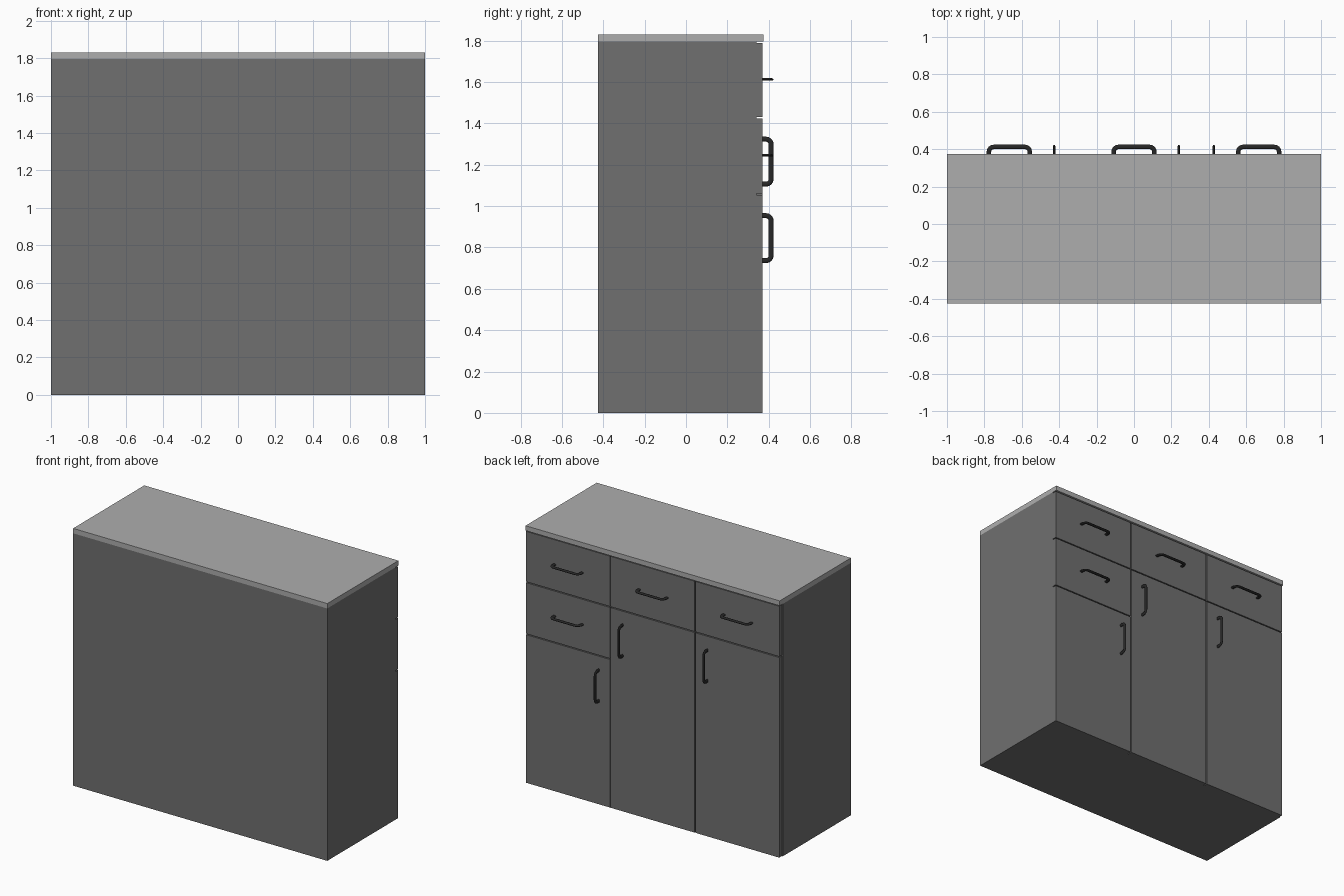
import bpy, bmesh, math
from mathutils import Vector

if "Cube" in bpy.data.objects:
    bpy.data.objects.remove(bpy.data.objects["Cube"])

GAP = 0.007
CARCASS_Y, FACE_Y = 0.34, 0.37


def finish(name, bm):
    bmesh.ops.recalc_face_normals(bm, faces=bm.faces)
    mesh = bpy.data.meshes.new(name)
    bm.to_mesh(mesh)
    bm.free()
    ob = bpy.data.objects.new(name, mesh)
    bpy.context.collection.objects.link(ob)
    return ob


def material(name, rgb):
    m = bpy.data.materials.new(name)
    m.diffuse_color = (*rgb, 1)
    m.use_nodes = True
    m.node_tree.nodes["Principled BSDF"].inputs["Base Color"].default_value = m.diffuse_color
    return m


def box(name, lo, hi, mat):
    bm = bmesh.new()
    bmesh.ops.create_cube(bm, size=1)
    for v in bm.verts:
        v.co = Vector(lo[i] + (v.co[i] + 0.5) * (hi[i] - lo[i]) for i in range(3))
    finish(name, bm).data.materials.append(mat)


def handle(name, x, z, vertical, mat, sides=10, half=0.109, depth=0.042):
    """Bow handle: flattened tube swept along a U with rounded corners."""
    r = 0.025
    left = [(-half, 0.0)]
    for k in range(5):
        a = math.pi - k * math.pi / 8
        left.append((-half + r + r * math.cos(a), depth - r + r * math.sin(a)))
    path = [Vector(p) for p in left + [(-u, d) for u, d in reversed(left)]]
    bm = bmesh.new()
    rings = []
    for i, p in enumerate(path):
        t = (path[min(i + 1, len(path) - 1)] - path[max(i - 1, 0)]).normalized()
        n = Vector((-t.y, t.x))
        ring = []
        for k in range(sides):
            a = 2 * math.pi * k / sides
            q = p + n * (0.012 * math.cos(a))
            w = 0.0065 * math.sin(a)
            y = FACE_Y + max(q.y, 0)
            co = (x + w, y, z + q.x) if vertical else (x + q.x, y, z + w)
            ring.append(bm.verts.new(co))
        rings.append(ring)
    for a, b in zip(rings, rings[1:]):
        for k in range(sides):
            j = (k + 1) % sides
            bm.faces.new((a[k], a[j], b[j], b[k]))
    bm.faces.new(rings[0])
    bm.faces.new(rings[-1])
    ob = finish(name, bm)
    ob.data.materials.append(mat)
    bpy.ops.object.select_all(action='DESELECT')
    ob.select_set(True)
    bpy.context.view_layer.objects.active = ob
    bpy.ops.object.shade_smooth_by_angle(angle=math.radians(40))


body = material("dark_grey", (0.16, 0.16, 0.16))
top = material("light_grey", (0.42, 0.42, 0.42))
metal = material("black_metal", (0.02, 0.02, 0.02))

# Carcass and worktop
box("carcass", (-1, -0.425, 0), (1, CARCASS_Y, 1.795), body)
box("worktop", (-1, -0.425, 1.795), (1, 0.375, 1.83), top)

# Columns: x start, heights of the front joints, door handle x
columns = [
    ("left", -1.0, (0, 1.43, 1.795), -0.427),
    ("middle", -1 / 3, (0, 1.43, 1.795), 0.24),
    ("right", 1 / 3, (0, 1.06, 1.43, 1.795), 0.427),
]
for side, x0, zs, door_x in columns:
    x1 = x0 + 2 / 3
    for i, (z0, z1) in enumerate(zip(zs, zs[1:])):
        part = f"{side}_door" if i == 0 else f"{side}_drawer_{i}"
        box(part, (x0 + GAP, CARCASS_Y, z0), (x1, FACE_Y, z1 - GAP), body)
        if i == 0:
            handle(part + "_handle", door_x, z1 - 0.215, True, metal)
        else:
            handle(part + "_handle", x0 + 1 / 3, (z0 + z1) / 2, False, metal)
